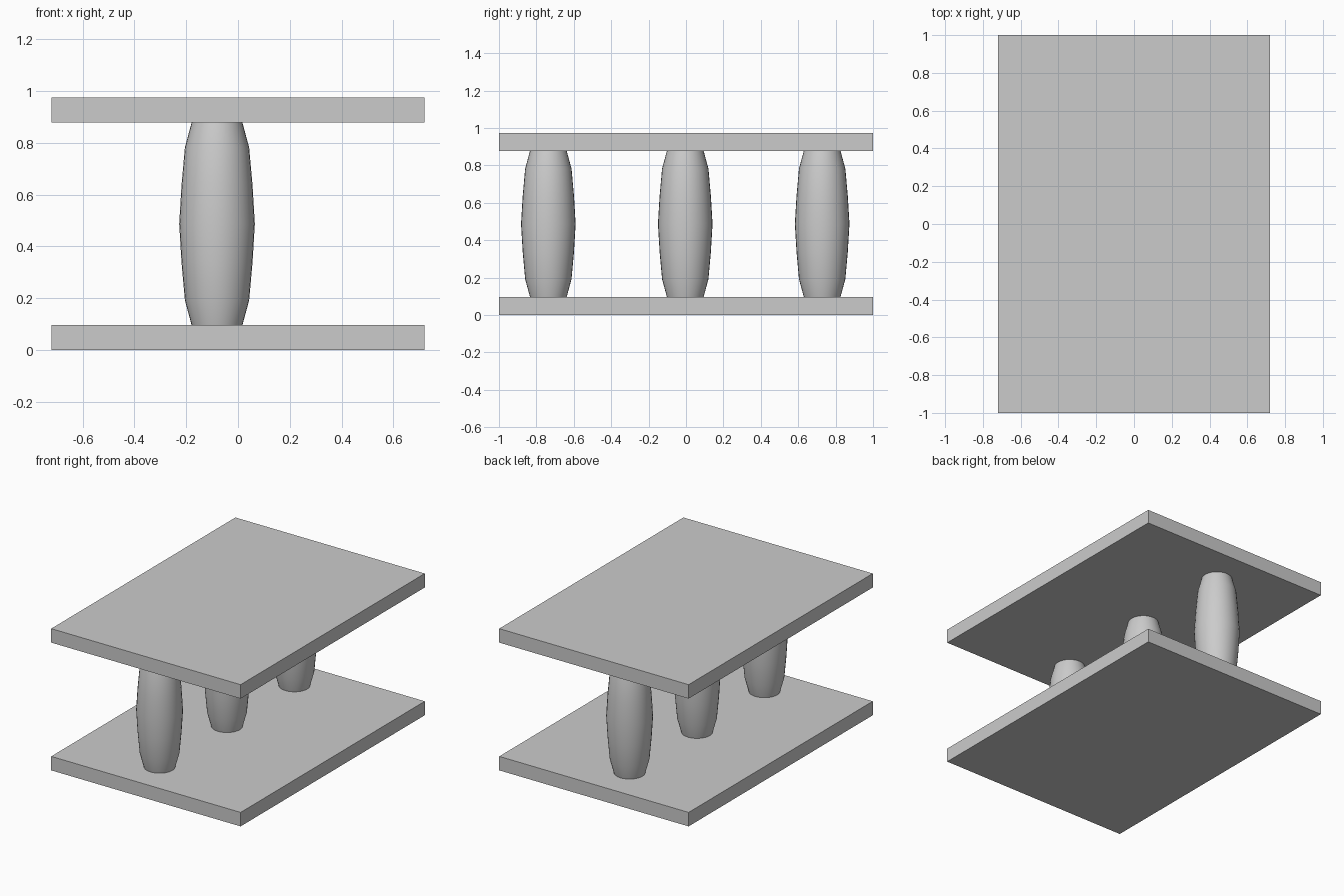
import bpy
import bmesh
import math

cube = bpy.data.objects.get("Cube")
if cube:
    bpy.data.objects.remove(cube, do_unlink=True)

# Single plain grey
GREY = (0.6, 0.6, 0.6, 1.0)
grey = bpy.data.materials.new("plain_grey")
grey.use_nodes = True
grey.diffuse_color = GREY
grey.node_tree.nodes["Principled BSDF"].inputs["Base Color"].default_value = GREY

WIDTH, LENGTH, THICK, HEIGHT = 1.44, 2.0, 0.096, 0.974


def finish(name, bm):
    bmesh.ops.recalc_face_normals(bm, faces=bm.faces)
    mesh = bpy.data.meshes.new(name)
    bm.to_mesh(mesh)
    bm.free()
    mesh.materials.append(grey)
    obj = bpy.data.objects.new(name, mesh)
    bpy.context.collection.objects.link(obj)
    return obj


def plate(name, bottom):
    bm = bmesh.new()
    bmesh.ops.create_cube(bm, size=1)
    bmesh.ops.scale(bm, vec=(WIDTH, LENGTH, THICK), verts=bm.verts)
    finish(name, bm).location.z = bottom + THICK / 2


def pillar(name, y):
    # Barrel profile (radius, height from the middle), spun around z
    half = [(0.137, 0.15), (0.124, 0.295), (0.098, HEIGHT / 2 - THICK)]
    profile = [(r, -z) for r, z in reversed(half)] + [(0.146, 0)] + half
    bm = bmesh.new()
    verts = [bm.verts.new((r, 0, z)) for r, z in profile]
    edges = [bm.edges.new(pair) for pair in zip(verts, verts[1:])]
    bmesh.ops.spin(bm, geom=verts + edges, cent=(0, 0, 0), axis=(0, 0, 1),
                   angle=math.tau, steps=32, use_merge=True)
    bmesh.ops.remove_doubles(bm, verts=bm.verts, dist=0.0001)
    bmesh.ops.holes_fill(bm, edges=[e for e in bm.edges if e.is_boundary])
    obj = finish(name, bm)
    obj.location = (-0.081, y, HEIGHT / 2)
    bpy.ops.object.select_all(action="DESELECT")
    obj.select_set(True)
    bpy.context.view_layer.objects.active = obj
    bpy.ops.object.shade_smooth_by_angle(angle=math.radians(40))


# Base and top slabs
plate("bottom_plate", 0)
plate("top_plate", HEIGHT - THICK)

# Row of three barrel-shaped supports
for label, y in (("front", -0.736), ("middle", -0.004), ("back", 0.728)):
    pillar(label + "_pillar", y)
